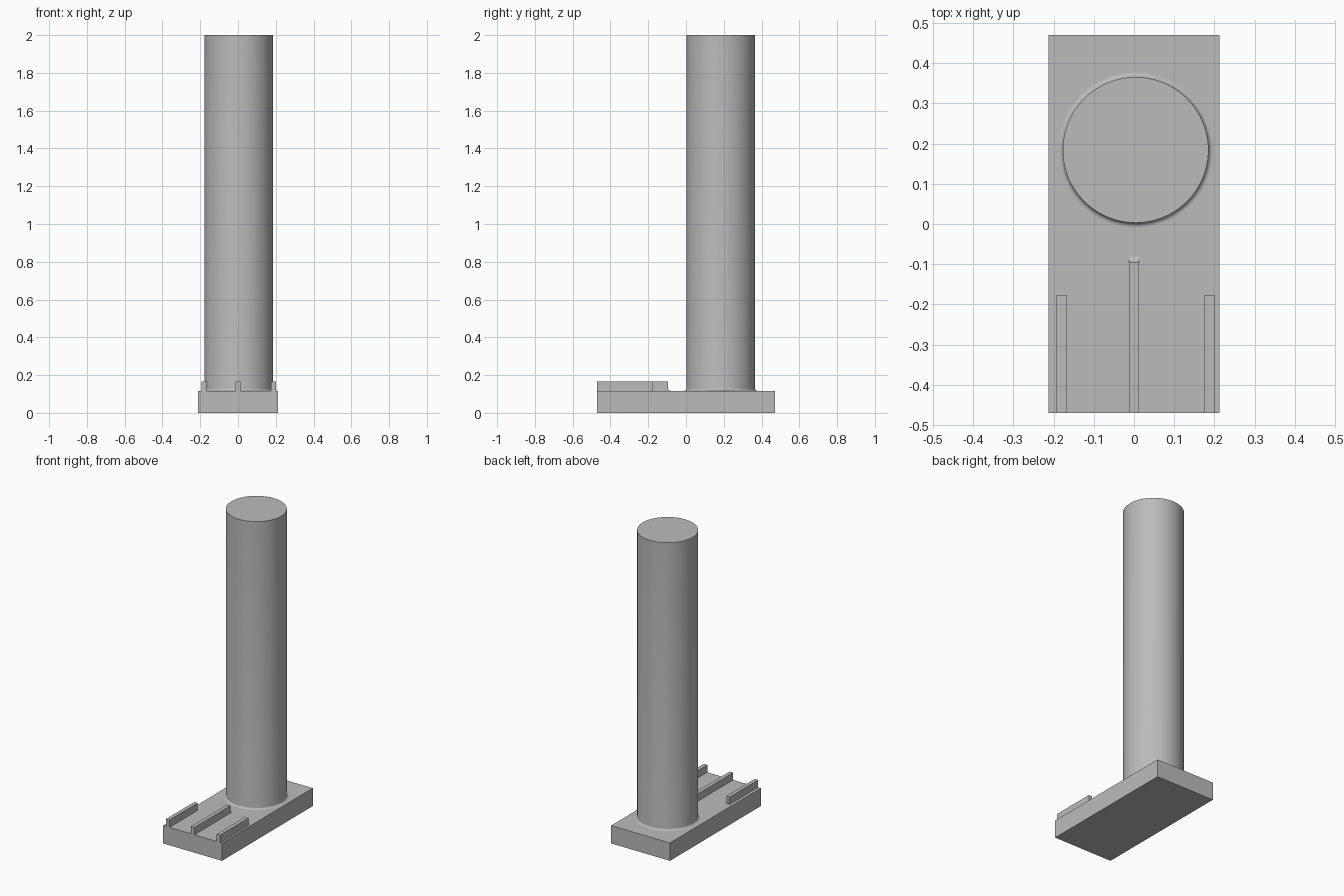
import bpy
import bmesh
import math

cube = bpy.data.objects.get("Cube")
if cube:
    bpy.data.objects.remove(cube, do_unlink=True)

grey = bpy.data.materials.new("plain grey")
grey.use_nodes = True
colour = (0.5, 0.5, 0.5, 1)
grey.diffuse_color = colour
grey.node_tree.nodes["Principled BSDF"].inputs["Base Color"].default_value = colour

BASE_TOP = 0.117
RIB_TOP = 0.165
FRONT = -0.47


def finish(name, bm, smooth=False):
    bmesh.ops.recalc_face_normals(bm, faces=bm.faces)
    mesh = bpy.data.meshes.new(name)
    bm.to_mesh(mesh)
    bm.free()
    mesh.materials.append(grey)
    obj = bpy.data.objects.new(name, mesh)
    bpy.context.collection.objects.link(obj)
    if smooth:
        bpy.ops.object.select_all(action="DESELECT")
        obj.select_set(True)
        bpy.context.view_layer.objects.active = obj
        bpy.ops.object.shade_smooth_by_angle(angle=math.radians(30))
    return obj


def extrude_side_profile(name, profile, x0, x1, smooth=False):
    """Extrude a (y, z) outline across x."""
    bm = bmesh.new()
    face = bm.faces.new([bm.verts.new((x0, y, z)) for y, z in profile])
    moved = bmesh.ops.extrude_face_region(bm, geom=[face])["geom"]
    verts = [v for v in moved if isinstance(v, bmesh.types.BMVert)]
    bmesh.ops.translate(bm, verts=verts, vec=(x1 - x0, 0, 0))
    return finish(name, bm, smooth)


def fillet(start, radius, steps=6):
    """Concave quarter arc from a wall at start down to the base top."""
    angles = [math.pi / 2 * i / steps for i in range(steps + 1)]
    return [(start + radius * (1 - math.cos(a)),
             BASE_TOP + radius * (1 - math.sin(a))) for a in angles]


def box_profile(y0, y1, z0, z1):
    return [(y0, z0), (y1, z0), (y1, z1), (y0, z1)]


# Base plate
extrude_side_profile("base_plate", box_profile(FRONT, 0.47, 0, BASE_TOP), -0.213, 0.213)

# Short outer ribs
for name, x in (("right_rib", -0.193), ("left_rib", 0.175)):
    extrude_side_profile(name, box_profile(FRONT, -0.177, BASE_TOP, RIB_TOP), x, x + 0.025)

# Longer middle rib with a filleted back end
middle = [(FRONT, BASE_TOP), (FRONT, RIB_TOP), (-0.096, RIB_TOP)] + fillet(-0.096, 0.016)
extrude_side_profile("middle_rib", middle, -0.012, 0.013, smooth=True)

# Round column with a small fillet at its foot
RADIUS = 0.181
outline = [(0, 2), (RADIUS, 2)] + fillet(RADIUS, 0.012)
bm = bmesh.new()
verts = [bm.verts.new((r, 0, z)) for r, z in outline]
edges = [bm.edges.new(pair) for pair in zip(verts, verts[1:])]
bmesh.ops.spin(bm, geom=verts + edges, cent=(0, 0, 0), axis=(0, 0, 1),
               angle=math.tau, steps=96)
bmesh.ops.remove_doubles(bm, verts=bm.verts, dist=0.0001)
column = finish("column", bm, smooth=True)
column.location = (0.004, 0.184, 0)
